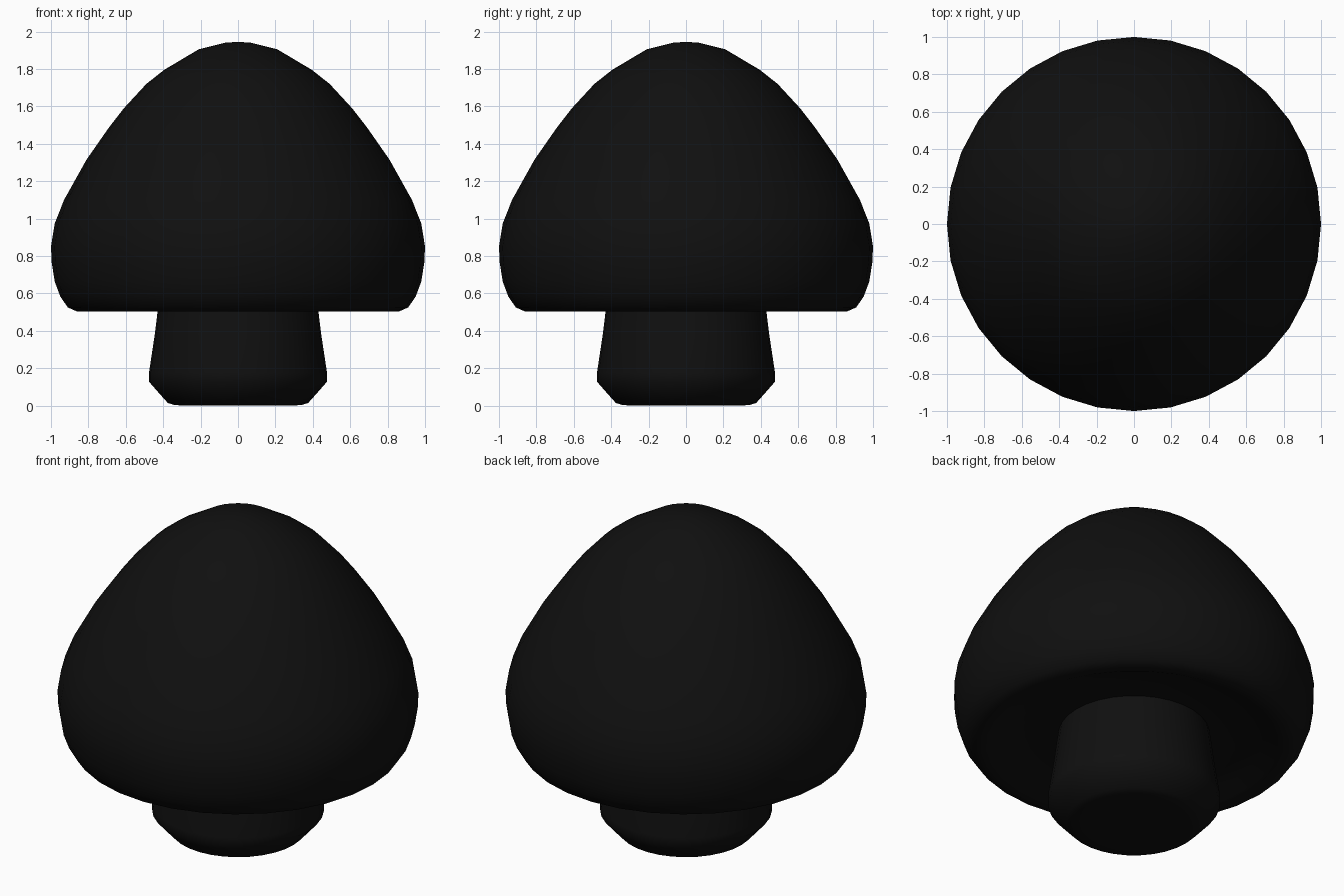
import bpy, bmesh, math

if "Cube" in bpy.data.objects:
    bpy.data.objects.remove(bpy.data.objects["Cube"])

black = bpy.data.materials.new("soft_black")
black.diffuse_color = (0.005, 0.005, 0.005, 1)
black.use_nodes = True
black.node_tree.nodes["Principled BSDF"].inputs["Base Color"].default_value = black.diffuse_color


def lathe(name, profile, segments=32):
    """Spin a (radius, height) profile around z into a smooth-shaded object."""
    bm = bmesh.new()
    verts = [bm.verts.new((r, 0, z)) for r, z in profile]
    edges = [bm.edges.new(pair) for pair in zip(verts, verts[1:])]
    bmesh.ops.spin(bm, geom=verts + edges, cent=(0, 0, 0), axis=(0, 0, 1),
                   angle=math.tau, steps=segments)
    bmesh.ops.remove_doubles(bm, verts=bm.verts, dist=0.0005)
    bmesh.ops.recalc_face_normals(bm, faces=bm.faces)
    mesh = bpy.data.meshes.new(name)
    bm.to_mesh(mesh)
    bm.free()
    mesh.materials.append(black)
    obj = bpy.data.objects.new(name, mesh)
    bpy.context.collection.objects.link(obj)
    bpy.ops.object.select_all(action='DESELECT')
    obj.select_set(True)
    bpy.context.view_layer.objects.active = obj
    bpy.ops.object.shade_smooth_by_angle(angle=math.radians(50))
    return obj


# Cap: rounded dome, rolled rim and slightly hollow underside
lathe("mushroom_cap", [
    (0, 1.945), (0.07, 1.94), (0.21, 1.905), (0.395, 1.795), (0.49, 1.72),
    (0.61, 1.59), (0.69, 1.487), (0.81, 1.315), (0.93, 1.10), (0.98, 0.973),
    (1.0, 0.85), (0.996, 0.765), (0.98, 0.663), (0.95, 0.583), (0.91, 0.525),
    (0.86, 0.503), (0.80, 0.515), (0.72, 0.55), (0.58, 0.575), (0.30, 0.58),
    (0, 0.58)])

# Stem: flared towards a rounded foot
lathe("mushroom_stem", [
    (0, 0.60), (0.415, 0.60), (0.43, 0.503), (0.445, 0.38), (0.476, 0.176),
    (0.476, 0.128), (0.42, 0.064), (0.375, 0.014), (0.34, 0.003), (0.28, 0),
    (0, 0)])
